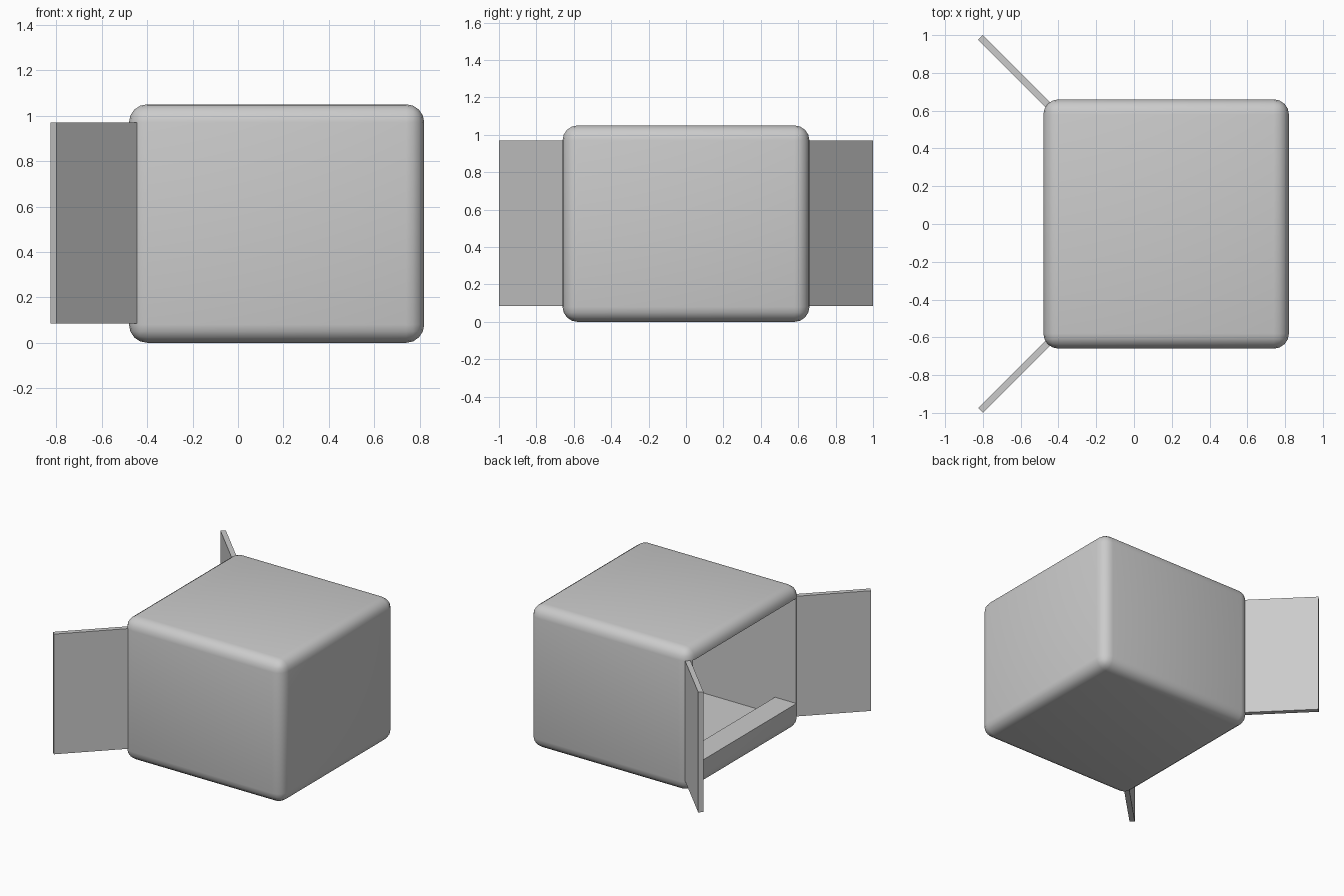
import bpy
import bmesh
from math import radians

if "Cube" in bpy.data.objects:
    bpy.data.objects.remove(bpy.data.objects["Cube"])


def make_prism(name, outline, axis_vec):
    """Extrude a closed outline of 3D points along a vector."""
    bm = bmesh.new()
    face = bm.faces.new([bm.verts.new(p) for p in outline])
    ext = bmesh.ops.extrude_face_region(bm, geom=[face])
    verts = [g for g in ext["geom"] if isinstance(g, bmesh.types.BMVert)]
    bmesh.ops.translate(bm, verts=verts, vec=axis_vec)
    bmesh.ops.recalc_face_normals(bm, faces=bm.faces)
    mesh = bpy.data.meshes.new(name)
    bm.to_mesh(mesh)
    bm.free()
    obj = bpy.data.objects.new(name, mesh)
    bpy.context.collection.objects.link(obj)
    return obj


def apply_modifiers(obj):
    bpy.ops.object.select_all(action='DESELECT')
    bpy.context.view_layer.objects.active = obj
    obj.select_set(True)
    for mod in list(obj.modifiers):
        bpy.ops.object.modifier_apply(modifier=mod.name)


# Rounded box body
X0, X1, HALF_Y, HEIGHT = -0.48, 0.82, 0.66, 1.05
body = make_prism("box_body",
                  [(X0, -HALF_Y, 0), (X1, -HALF_Y, 0), (X1, HALF_Y, 0), (X0, HALF_Y, 0)],
                  (0, 0, HEIGHT))
bevel = body.modifiers.new("rounded_edges", 'BEVEL')
bevel.width = 0.08
bevel.segments = 4

# Hollow inside, open towards -x, stepped so that a sill stays at the mouth
HOLE_Y = 0.60
profile = [(-0.6, 0.19), (-0.305, 0.19), (-0.305, 0.065),
           (0.755, 0.065), (0.755, 0.965), (-0.6, 0.965)]
cutter = make_prism("cavity_cutter", [(x, -HOLE_Y, z) for x, z in profile],
                    (0, 2 * HOLE_Y, 0))
cutter.hide_render = True
hollow = body.modifiers.new("hollow", 'BOOLEAN')
hollow.operation = 'DIFFERENCE'
hollow.solver = 'EXACT'
hollow.object = cutter
apply_modifiers(body)
bpy.data.objects.remove(cutter)
bpy.ops.object.shade_smooth_by_angle(angle=radians(35))

# Two doors swung outwards at 45 degrees
T = 0.0127  # half thickness along each axis
for side, name in ((1, "back_door"), (-1, "front_door")):
    outline = [(-0.4525 - T, 0.6275 - T), (-0.4525 + T, 0.6275 + T),
               (-0.8125 + T, 0.9875 + T), (-0.8125 - T, 0.9875 - T)]
    make_prism(name, [(x, side * y, 0.085) for x, y in outline], (0, 0, 0.885))
